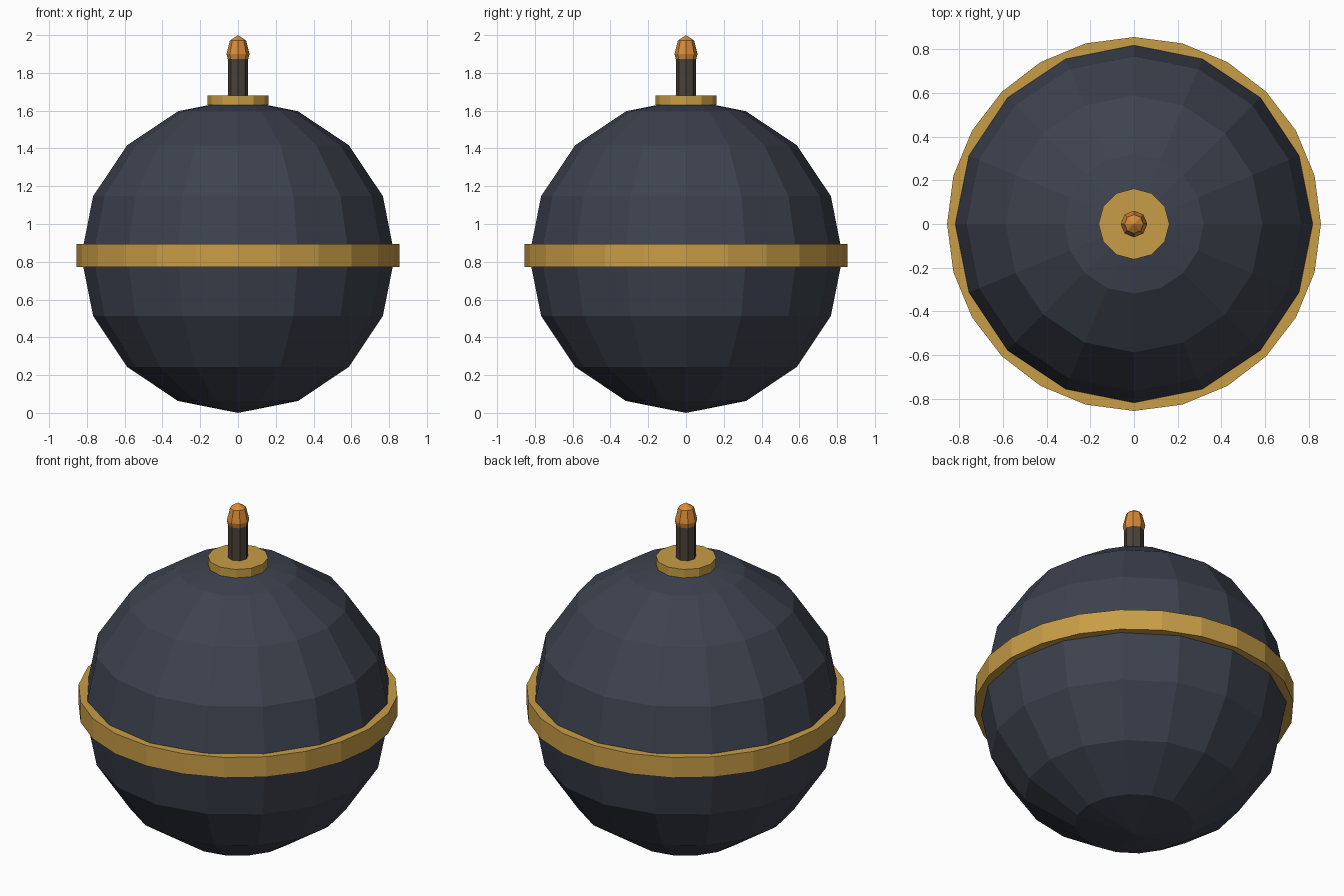
import bpy

if "Cube" in bpy.data.objects:
    bpy.data.objects.remove(bpy.data.objects["Cube"])


def material(name, rgb):
    """Flat colour given as 0-255 sRGB, stored as linear."""
    def lin(c):
        c /= 255
        return c / 12.92 if c <= 0.04045 else ((c + 0.055) / 1.055) ** 2.4
    m = bpy.data.materials.new(name)
    m.diffuse_color = (*[lin(c) for c in rgb], 1)
    m.use_nodes = True
    m.node_tree.nodes["Principled BSDF"].inputs["Base Color"].default_value = m.diffuse_color
    return m


def finish(name, mat):
    ob = bpy.context.object
    ob.name = name
    ob.data.materials.append(mat)
    return ob


def ball(name, mat, segments, rings, z, radius, half_height):
    bpy.ops.mesh.primitive_uv_sphere_add(segments=segments, ring_count=rings,
                                         radius=1, location=(0, 0, z))
    ob = finish(name, mat)
    ob.scale = (radius, radius, half_height)
    return ob


def disc(name, mat, sides, z0, z1, radius):
    bpy.ops.mesh.primitive_cylinder_add(vertices=sides, radius=radius, depth=z1 - z0,
                                        location=(0, 0, (z0 + z1) / 2))
    return finish(name, mat)


iron = material("dark iron", (61, 66, 78))
brass = material("brass", (200, 157, 70))
cord = material("dark cord", (74, 67, 57))
ember = material("ember orange", (216, 139, 56))

# Round body with a belt around the middle
ball("body", iron, 16, 8, 0.83, 0.83, 0.83)
disc("belt", brass, 24, 0.773, 0.893, 0.855)

# Collar, fuse and glowing tip
disc("collar", brass, 12, 1.63, 1.68, 0.162)
disc("fuse", cord, 8, 1.65, 1.88, 0.054)
ball("fuse_tip", ember, 8, 4, 1.90, 0.061, 0.10)
